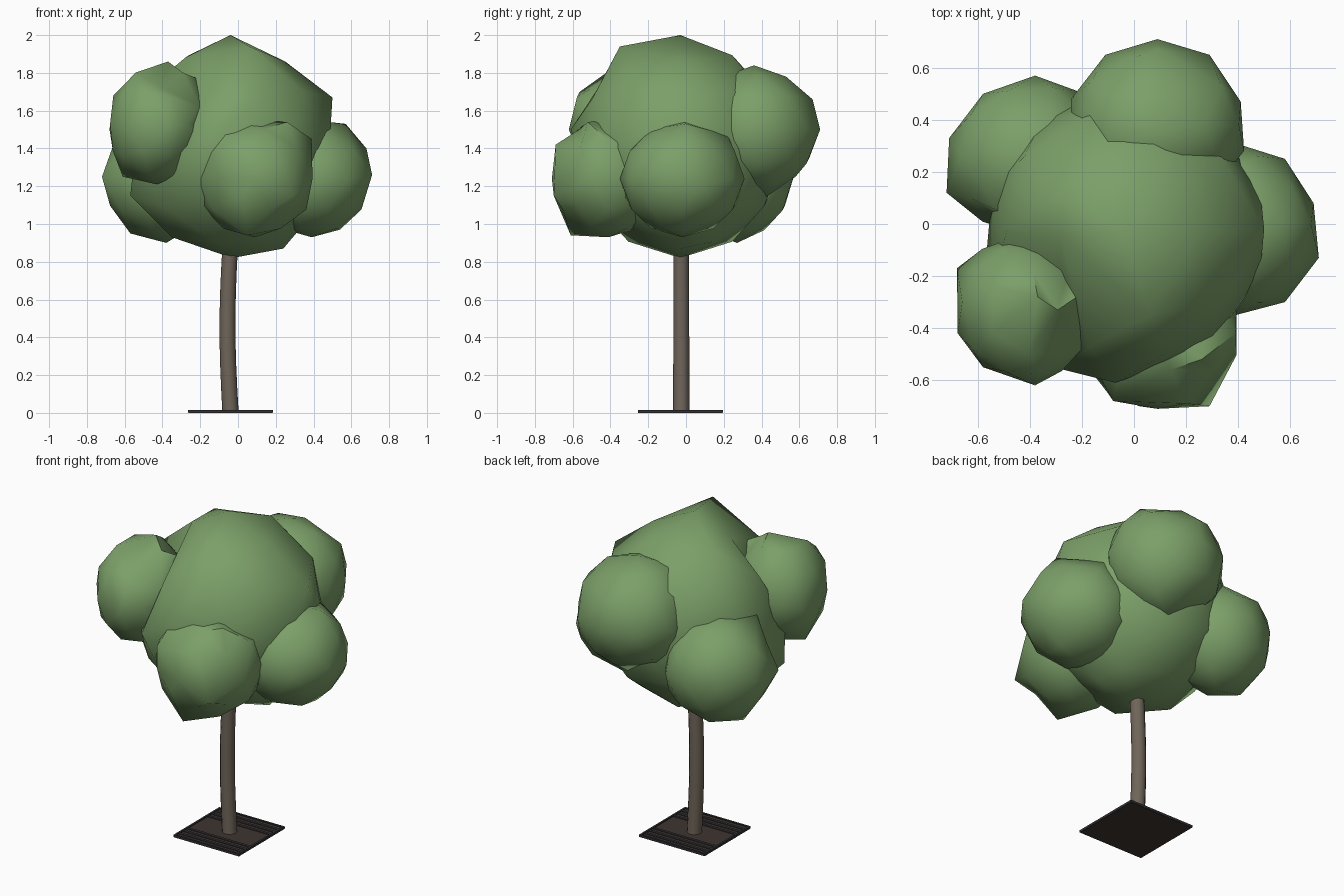
import bpy
import bmesh
import math
from mathutils import Vector

default_cube = bpy.data.objects.get("Cube")
if default_cube:
    bpy.data.objects.remove(default_cube, do_unlink=True)


def make_material(name, red, green, blue):
    material = bpy.data.materials.new(name)
    colour = (red, green, blue, 1)
    material.diffuse_color = colour
    material.use_nodes = True
    shader = material.node_tree.nodes["Principled BSDF"]
    shader.inputs["Base Color"].default_value = colour
    shader.inputs["Roughness"].default_value = 0.9
    return material


LEAF = make_material("leaf_green", 0.2, 0.35, 0.14)
BARK = make_material("bark_brown", 0.16, 0.13, 0.1)
SOIL = make_material("soil_brown", 0.05, 0.035, 0.028)
METAL = make_material("dark_metal", 0.03, 0.03, 0.035)


def finish(bm, name, material, angle=None):
    """Turn a bmesh into a named object, optionally smooth shaded."""
    bmesh.ops.recalc_face_normals(bm, faces=bm.faces)
    mesh = bpy.data.meshes.new(name)
    bm.to_mesh(mesh)
    bm.free()
    mesh.materials.append(material)
    obj = bpy.data.objects.new(name, mesh)
    bpy.context.collection.objects.link(obj)
    if angle:
        bpy.ops.object.select_all(action="DESELECT")
        obj.select_set(True)
        bpy.context.view_layer.objects.active = obj
        bpy.ops.object.shade_smooth_by_angle(angle=math.radians(angle))
    return obj


def leaf_clump(name, centre, radii, corners):
    """Low-poly ball whose nearest free vertices are pulled to given corners."""
    centre = Vector(centre)
    bm = bmesh.new()
    bmesh.ops.create_icosphere(bm, subdivisions=2, radius=1)
    bmesh.ops.scale(bm, vec=radii, verts=bm.verts)
    bmesh.ops.translate(bm, vec=centre, verts=bm.verts)
    free = list(bm.verts)
    for corner in map(Vector, corners):
        direction = (corner - centre).normalized()
        nearest = max(free, key=lambda v: (v.co - centre).normalized().dot(direction))
        nearest.co = corner
        free.remove(nearest)
    return finish(bm, name, LEAF, angle=50)


def add_box(bm, centre, size):
    verts = bmesh.ops.create_cube(bm, size=1)["verts"]
    bmesh.ops.scale(bm, vec=size, verts=verts)
    bmesh.ops.translate(bm, vec=centre, verts=verts)


# Crown: one large central clump, dented behind the front right clump
leaf_clump("crown_centre", (-0.03, -0.03, 1.4), (0.54, 0.55, 0.58), [
    (-0.04, -0.03, 2), (0.25, -0.03, 1.86), (0.5, -0.02, 1.67),
    (0.06, -0.35, 1.94), (-0.28, -0.05, 1.88), (-0.07, -0.61, 1.5),
    (-0.27, -0.56, 1.38), (0.24, -0.03, 0.87), (-0.03, -0.03, 0.82),
    (-0.28, -0.24, 1.63), (-0.57, -0.15, 1.15), (-0.35, -0.1, 0.93)])

# Crown: five smaller clumps around it
leaf_clump("crown_front_right", (-0.43, -0.33, 1.53), (0.26, 0.29, 0.32), [
    (-0.37, -0.28, 1.86), (-0.66, -0.3, 1.68), (-0.61, -0.3, 1.25),
    (-0.38, -0.62, 1.5), (-0.58, -0.55, 1.5), (-0.68, -0.17, 1.5),
    (-0.2, -0.48, 1.62), (-0.19, -0.26, 1.76), (-0.2, -0.48, 1.45),
    (-0.4, -0.5, 1.72)])
leaf_clump("crown_front", (0.09, -0.41, 1.24), (0.32, 0.3, 0.31), [
    (-0.05, -0.52, 1.55), (0.26, -0.52, 1.54), (0.39, -0.42, 1.45),
    (-0.17, -0.49, 1.44), (0.29, -0.7, 1.15), (-0.08, -0.68, 1.4),
    (0.02, -0.7, 1.15), (0.05, -0.61, 0.94), (0.2, -0.69, 1.42)])
leaf_clump("crown_left", (0.39, -0.02, 1.24), (0.31, 0.33, 0.31), [
    (0.57, 0, 1.53), (0.68, 0, 1.4), (0.71, -0.13, 1.26),
    (0.69, 0.08, 1.2), (0.54, 0, 0.97), (0.58, 0.25, 1.24),
    (0.58, -0.3, 1.24), (0.4, 0.22, 1.47)])
leaf_clump("crown_back", (0.09, 0.38, 1.5), (0.35, 0.32, 0.34), [
    (0.09, 0.36, 1.84), (0.09, 0.53, 1.78), (0.09, 0.67, 1.66),
    (0.09, 0.71, 1.5), (0.29, 0.65, 1.5), (-0.11, 0.65, 1.5),
    (0.1, 0.58, 1.25), (0.1, 0.42, 1.14), (0.41, 0.47, 1.5),
    (-0.11, 0.28, 1.8)])
leaf_clump("crown_back_right", (-0.4, 0.26, 1.24), (0.31, 0.31, 0.32), [
    (-0.72, 0.12, 1.25), (-0.71, 0.33, 1.25), (-0.58, 0.5, 1.25),
    (-0.38, 0.57, 1.25), (-0.57, 0.25, 0.95), (-0.38, 0.27, 0.9),
    (-0.3, 0.38, 1.52), (-0.52, 0.05, 1.52)])

# Trunk: gently bowed tube reaching into the crown
trunk = bmesh.new()
sides, levels = 12, 8
rings = []
for level in range(levels + 1):
    t = level / levels
    bow = -0.04 - 0.016 * math.sin(math.pi * t / 0.9)
    radius = 0.043 - 0.002 * t
    rings.append([trunk.verts.new((
        bow + radius * math.cos(math.tau * i / sides),
        -0.025 + radius * math.sin(math.tau * i / sides),
        0.008 + t)) for i in range(sides)])
for lower, upper in zip(rings, rings[1:]):
    for i in range(sides):
        j = (i + 1) % sides
        trunk.faces.new((lower[i], lower[j], upper[j], upper[i]))
trunk.faces.new(rings[0])
trunk.faces.new(rings[-1])
finish(trunk, "trunk", BARK, angle=40)

# Ground plate: soil bed, metal rim and slats at front and back
px, py, width = -0.04, -0.03, 0.45
soil = bmesh.new()
add_box(soil, (px, py, 0.005), (width - 0.004, width - 0.004, 0.01))
finish(soil, "soil_bed", SOIL)

rim = bmesh.new()
slats = bmesh.new()
offset = width / 2 - 0.006
for side in (-1, 1):
    add_box(rim, (px + side * offset, py, 0.009), (0.012, width, 0.014))
    add_box(rim, (px, py + side * offset, 0.009), (width, 0.012, 0.014))
    for step in range(3):
        y = py + side * (0.1 + step * 0.04)
        add_box(slats, (px, y, 0.011), (width - 0.024, 0.018, 0.006))
finish(rim, "plate_rim", METAL)
finish(slats, "plate_slats", METAL)
